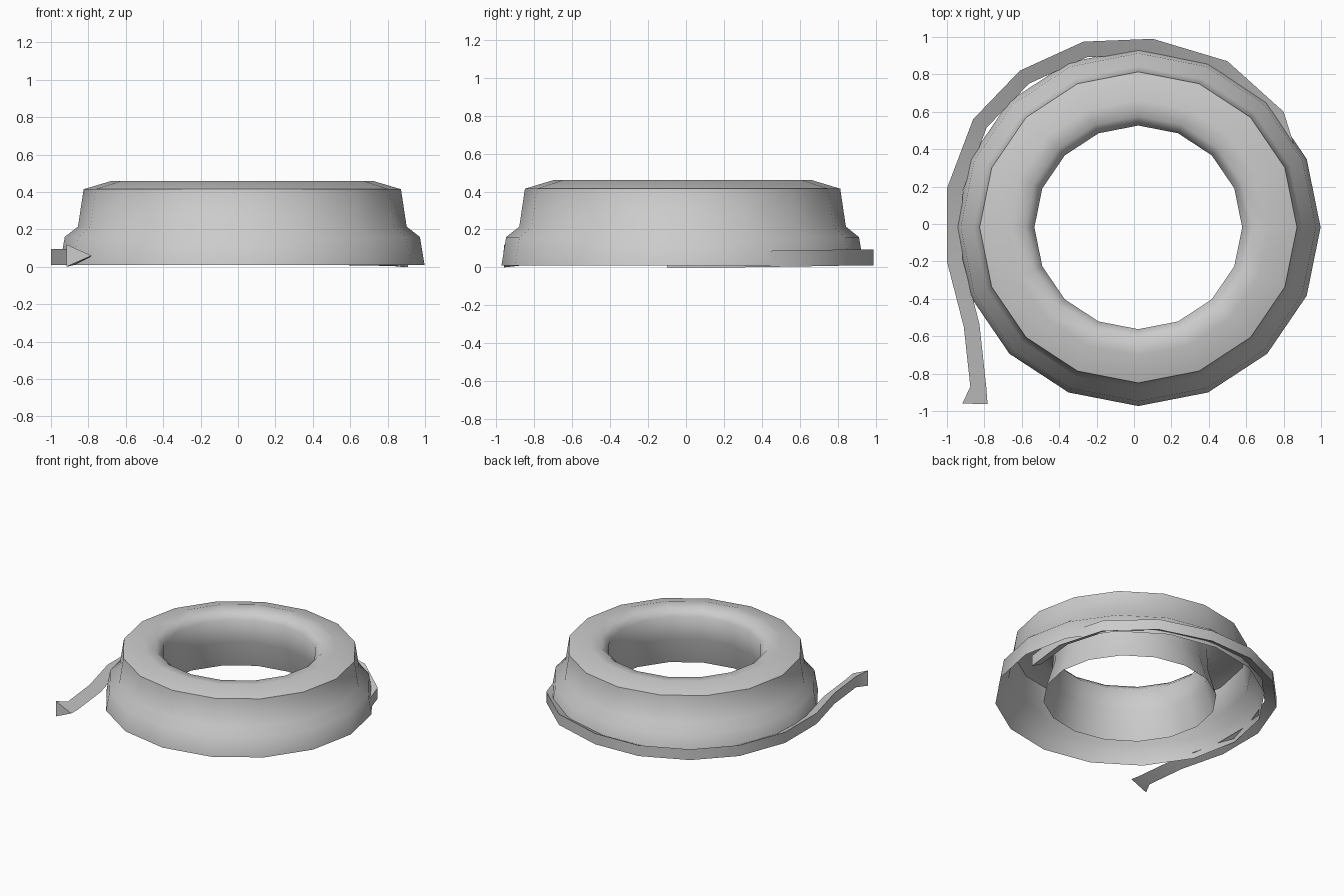
import bpy, bmesh, math
from mathutils import Vector

if "Cube" in bpy.data.objects:
    bpy.data.objects.remove(bpy.data.objects["Cube"])


def make_object(name, bm, angle):
    bmesh.ops.recalc_face_normals(bm, faces=bm.faces)
    mesh = bpy.data.meshes.new(name)
    bm.to_mesh(mesh)
    bm.free()
    ob = bpy.data.objects.new(name, mesh)
    bpy.context.collection.objects.link(ob)
    bpy.ops.object.select_all(action='DESELECT')
    bpy.context.view_layer.objects.active = ob
    ob.select_set(True)
    bpy.ops.object.shade_smooth_by_angle(angle=math.radians(angle))
    return ob


def bridge(bm, a, b, closed=True):
    n = len(a)
    for i in range(n):
        j = (i + 1) % n
        bm.faces.new((a[i], a[j], b[j], b[i]))


# Ring body: 16-sided open-bottomed shell (radius, height)
SIDES = 16
profile = [(0.965, 0.01), (0.94, 0.16), (0.87, 0.215), (0.84, 0.415),
           (0.69, 0.46), (0.60, 0.45), (0.55, 0.40), (0.56, 0.22), (0.62, 0.01)]
bm = bmesh.new()
rings = []
for r, z in profile:
    rings.append([bm.verts.new((0.023 + 1.01 * r * math.cos(a),
                                -0.018 + 0.99 * r * math.sin(a), z))
                  for a in (2 * math.pi * k / SIDES for k in range(SIDES))])
for a, b in zip(rings, rings[1:]):
    bridge(bm, a, b)
make_object("ring_body", bm, 50)

# Hose: triangular section along its outer edge (x, y, width, bottom, top)
W = 0.085
path = [(0.87, -0.10, W, 0.0, 0.085), (0.91, 0.25, W, 0.0, 0.085),
        (0.80, 0.60, W, 0.005, 0.09), (0.50, 0.87, W, 0.01, 0.095),
        (0.10, 0.99, W, 0.01, 0.095), (-0.27, 0.975, W, 0.01, 0.095),
        (-0.61, 0.82, W, 0.01, 0.095), (-0.86, 0.56, W, 0.01, 0.095),
        (-1.0, 0.19, W, 0.01, 0.095), (-1.0, -0.2, W, 0.01, 0.095),
        (-0.91, -0.55, W, 0.01, 0.095), (-0.875, -0.87, W, 0.01, 0.095),
        (-0.918, -0.96, 0.135, 0.0, 0.12)]
bm = bmesh.new()
sections = []
last = len(path) - 1
for i, (x, y, w, z0, z1) in enumerate(path):
    p = path[max(i - 1, 0)] if i < last else path[i - 2]
    q = path[min(i + 1, last)]
    t = Vector((q[0] - p[0], q[1] - p[1])).normalized()
    sections.append([bm.verts.new((x, y, z1)), bm.verts.new((x, y, z0)),
                     bm.verts.new((x - t.y * w, y + t.x * w, (z0 + z1) / 2))])
for a, b in zip(sections, sections[1:]):
    bridge(bm, a, b)
bm.faces.new(sections[0])
bm.faces.new(sections[-1])
make_object("hose", bm, 80)
